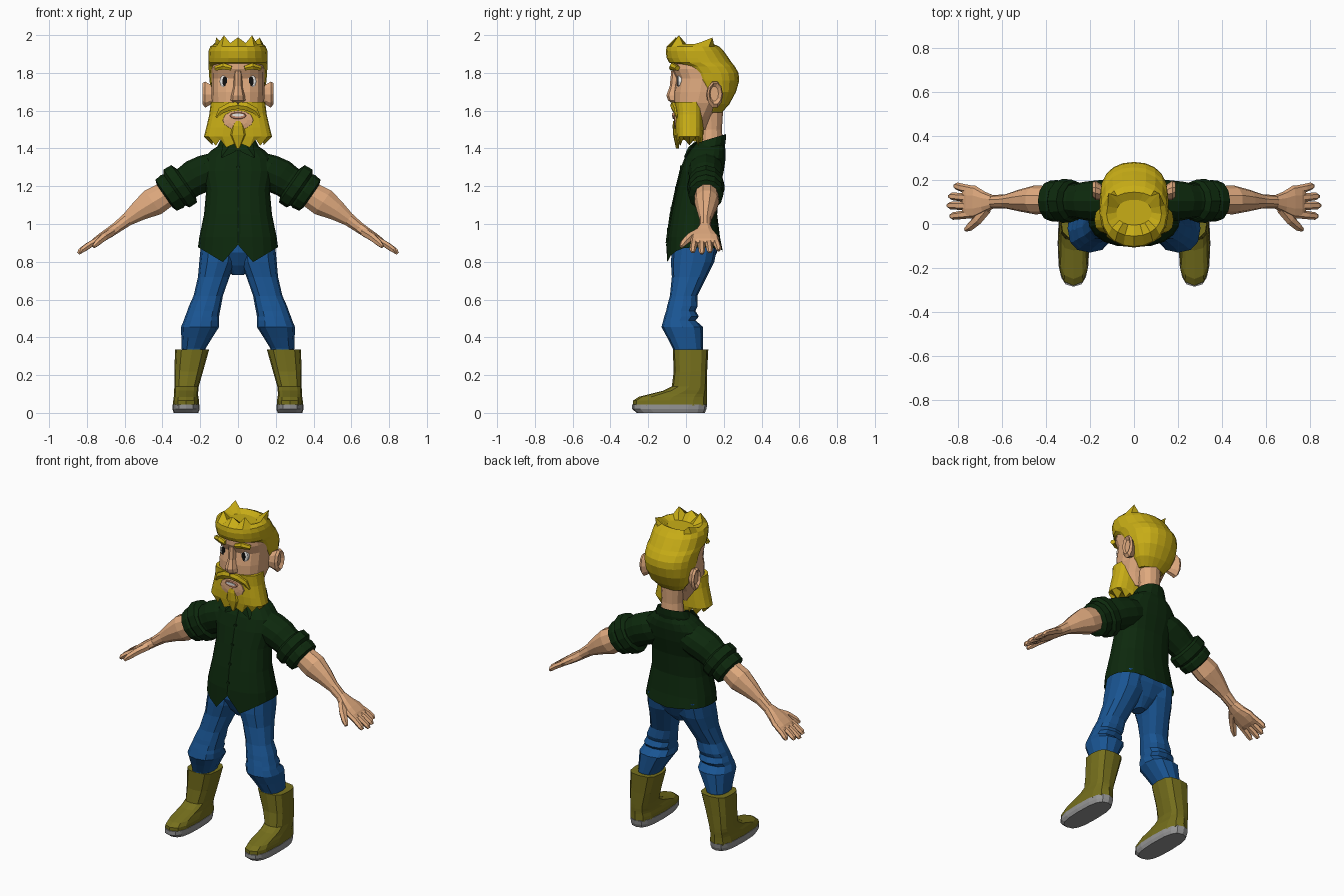
import bpy, bmesh, math
from mathutils import Vector

X, Y, Z = Vector((1, 0, 0)), Vector((0, 1, 0)), Vector((0, 0, 1))
ARM = Vector((0.82, 0, -0.57)).normalized()


def mat(name, r, g, b):
    m = bpy.data.materials.new(name)
    m.diffuse_color = (r, g, b, 1)
    return m


SKIN = mat("skin", .74, .40, .21)
HAIR = mat("hair", .58, .42, .008)
SHIRT = mat("shirt", .004, .022, .004)
JEANS = mat("denim", .010, .09, .29)
BOOT = mat("boot", .18, .16, .012)
SOLE = mat("sole", .30, .30, .30)
WHITE = mat("white", .8, .78, .75)
BLACK = mat("black", .005, .005, .005)
LIP = mat("lip", .55, .24, .15)


def tube(name, pts, m, n=12, ref=X, axis=None, e=2.0, mirror=False, caps=True, warp=None):
    """Loft through sections (x, y, z, radius along ref, other radius)."""
    bm = bmesh.new()
    rings = []
    for k, p in enumerate(pts):
        c = Vector(p[:3])
        t = axis or (Vector(pts[min(k + 1, len(pts) - 1)][:3]) - Vector(pts[max(k - 1, 0)][:3])).normalized()
        u = (ref - t * t.dot(ref)).normalized()
        v = t.cross(u)
        ring = []
        for i in range(n):
            a = 2 * math.pi * i / n
            ca, sa = math.cos(a), math.sin(a)
            co = c + u * p[3] * math.copysign(abs(ca) ** (2 / e), ca) \
                   + v * p[4] * math.copysign(abs(sa) ** (2 / e), sa)
            if warp:
                co = warp(co, i, k)
            ring.append(bm.verts.new(co))
        rings.append(ring)
    for a, b in zip(rings, rings[1:]):
        for i in range(n):
            bm.faces.new((a[i], a[(i + 1) % n], b[(i + 1) % n], b[i]))
    if caps:
        bm.faces.new(rings[0])
        bm.faces.new(rings[-1])
    bmesh.ops.recalc_face_normals(bm, faces=bm.faces)
    me = bpy.data.meshes.new(name)
    bm.to_mesh(me)
    bm.free()
    me.materials.append(m)
    ob = bpy.data.objects.new(name, me)
    bpy.context.collection.objects.link(ob)
    if mirror:
        ob.modifiers.new("mirror", 'MIRROR').use_mirror_merge = False
    return ob


def stack(name, levels, m, **kw):
    """Horizontal sections given as (z, x min, x max, y front, y back)."""
    pts = [((a + b) / 2, (f + k) / 2, z, (b - a) / 2, (k - f) / 2) for z, a, b, f, k in levels]
    return tube(name, pts, m, axis=Z, **kw)


def body(name, levels, m, **kw):
    """Horizontal sections centred on x = 0: (z, half width, y front, y back)."""
    return stack(name, [(z, -w, w, f, k) for z, w, f, k in levels], m, **kw)


# Boots and soles
stack("boot", [(.04, .205, .345, -.28, .11), (.065, .206, .343, -.28, .11), (.085, .21, .34, -.25, .11),
               (.10, .212, .338, -.19, .11), (.118, .21, .338, -.12, .11), (.14, .208, .337, -.075, .11),
               (.22, .185, .337, -.065, .112), (.335, .153, .333, -.07, .118)],
      BOOT, e=3, mirror=True)
stack("boot_sole", [(0, .21, .34, -.26, .10), (.02, .203, .347, -.285, .108), (.045, .203, .347, -.285, .112)],
      SOLE, n=16, e=2.8, mirror=True)

# Jeans with folds behind the knees
stack("jeans_leg", [(.28, .18, .29, -.06, .08), (.34, .172, .298, -.07, .09), (.40, .135, .30, -.10, .09),
                    (.455, .10, .302, -.13, .09), (.49, .10, .287, -.12, .05), (.51, .10, .28, -.115, .068),
                    (.54, .095, .268, -.105, .05), (.565, .09, .26, -.10, .062), (.62, .08, .235, -.085, .06),
                    (.72, .045, .212, -.075, .11), (.80, .01, .205, -.08, .15), (.90, 0, .195, -.07, .17)],
      JEANS, e=2.4, mirror=True)
body("jeans_seat", [(.73, .03, 0, .08), (.78, .08, -.04, .13), (.85, .19, -.075, .165), (.95, .185, -.07, .165)],
     JEANS, n=16, e=2.4)


# Shirt with a pointed front hem
def hem(co, i, k):
    if k == 0:
        ax = abs(co.x)
        if co.y < .04:
            co.z = .89 - 1.5 * ax if ax < .066 else .79 + .6 * (ax - .066)
        else:
            co.z = .855 + .1 * ax
    return co


body("shirt_body", [(.86, .212, -.105, .195), (.93, .205, -.10, .18), (1.05, .18, -.08, .165),
                    (1.18, .168, -.052, .175), (1.28, .19, -.028, .20), (1.35, .18, -.005, .21),
                    (1.39, .14, .02, .21), (1.43, .08, .055, .20)],
     SHIRT, n=20, e=2.4, caps=False, warp=hem)
tube("button_strip", [(0, -.102, .90, .014, .006), (0, -.081, 1.05, .014, .006), (0, -.053, 1.18, .014, .006),
                      (0, -.029, 1.28, .014, .006), (0, .015, 1.39, .014, .006)], SHIRT, n=4, axis=Z, e=8)
for z, y in ((.97, -.095), (1.08, -.077), (1.19, -.053), (1.30, -.026)):
    tube("button", [(0, y + .01, z, .009, .009), (0, y - .006, z, .009, .009)], SHIRT, n=8, axis=Y)


def tilt(co, i, k):
    co.z += (co.y - .125) * .3
    return co


body("collar", [(1.385, .115, .03, .205), (1.41, .11, .03, .21), (1.45, .09, .045, .212), (1.445, .07, .06, .195),
                (1.41, .065, .065, .19)], SHIRT, n=16, caps=False, warp=tilt)
tube("collar_point", [(.02, .05, 1.425, .035, .01), (.05, .02, 1.40, .04, .01), (.085, -.005, 1.355, .006, .006)],
     SHIRT, n=4, mirror=True)

# Sleeves, rolled cuffs, arms
tube("sleeve", [(.10, .105, 1.30, .09, .09), (.15, .105, 1.28, .095, .098), (.22, .105, 1.25, .088, .097),
                (.26, .105, 1.225, .08, .09), (.30, .105, 1.20, .08, .09)], SHIRT, ref=Y, axis=ARM, mirror=True)
tube("rolled_cuff", [(.275, .105, 1.22, .085, .09), (.285, .105, 1.213, .097, .12), (.325, .105, 1.188, .10, .122),
                     (.338, .105, 1.18, .088, .10), (.348, .105, 1.173, .095, .105), (.38, .105, 1.152, .092, .10),
                     (.388, .105, 1.147, .07, .075)], SHIRT, ref=Y, axis=ARM, mirror=True)
tube("forearm", [(.36, .108, 1.17, .062, .07), (.45, .11, 1.115, .066, .08), (.52, .107, 1.072, .05, .058),
                 (.585, .103, 1.025, .032, .037), (.66, .10, .968, .03, .028)], SKIN, n=10, ref=Y, axis=ARM,
     mirror=True)

# Hands
tube("palm", [(.64, .10, .983, .03, .03), (.68, .098, .955, .05, .028), (.72, .10, .93, .074, .025),
              (.755, .10, .907, .076, .021), (.775, .10, .893, .068, .013)], SKIN, n=10, ref=Y, axis=ARM, e=2.6,
     mirror=True)
for name, y0, y1, x, z in (("little_finger", .156, .172, .815, .86), ("ring_finger", .119, .126, .838, .85),
                           ("middle_finger", .082, .084, .845, .843), ("index_finger", .045, .036, .833, .85)):
    ym = (y0 + y1) / 2
    tube(name, [(.74, y0, .915, .019, .018), ((x + .745) / 2, ym, (z + .925) / 2, .019, .018),
                (x - .01, y1, z + .013, .017, .016), (x, y1, z, .010, .009)], SKIN, n=6, ref=Y, mirror=True)
tube("thumb", [(.67, .07, .955, .026, .024), (.71, .02, .93, .024, .022), (.745, -.012, .90, .020, .018),
               (.765, -.026, .88, .010, .010)], SKIN, n=6, ref=Y, mirror=True)

# Neck, head, ears, nose
body("neck", [(1.38, .075, .07, .20), (1.50, .062, .08, .19), (1.66, .075, .06, .20)], SKIN)
body("head", [(1.50, .09, -.02, .11), (1.57, .12, -.045, .14), (1.64, .138, -.065, .19), (1.70, .141, -.065, .215),
              (1.77, .14, -.052, .225), (1.82, .142, -.075, .225), (1.89, .13, -.075, .21)], SKIN, n=16, e=2.4)
tube("ear", [(.12, .13, 1.685, .025, .04), (.15, .145, 1.685, .035, .058), (.174, .153, 1.685, .043, .073),
             (.188, .156, 1.69, .034, .058), (.174, .15, 1.69, .022, .04)], SKIN, n=10, ref=Y, axis=X, mirror=True)
body("nose", [(1.64, .026, -.075, -.02), (1.655, .04, -.095, -.02), (1.68, .036, -.104, -.02),
              (1.73, .024, -.086, -.02), (1.81, .02, -.078, -.02)], SKIN, n=8)

# Eyes and brows
tube("eye", [(.07, 0, 1.755, .028, .034), (.07, -.04, 1.755, .028, .034), (.07, -.045, 1.755, .02, .026)],
     WHITE, n=10, axis=Y, mirror=True)
tube("pupil", [(.07, -.03, 1.755, .012, .025), (.07, -.048, 1.755, .012, .025)], BLACK, n=8, axis=Y, e=4,
     mirror=True)
tube("eyebrow", [(.035, -.075, 1.825, .015, .014), (.075, -.072, 1.835, .015, .02), (.118, -.045, 1.825, .015, .014)],
     HAIR, n=6, ref=Y, mirror=True)


# Hair swept up into peaks around the rim
PEAKS = {15: .035, 13: .046, 17: .046, 14: .005, 16: .005, 2: .034, 8: .034, 1: .01, 9: .01}


def swept(co, i, k):
    if k == 10:
        co.z += PEAKS.get(i, 0)
        if i in (2, 8):
            co.x, co.y = co.x * 1.12, .14
    if k > 6 and co.y < .02:
        co.x *= 1 + .6 * (co.y - .02)
    return co


body("hair", [(1.59, .08, .09, .19), (1.635, .118, .09, .23), (1.70, .142, .06, .265), (1.76, .151, .01, .282),
              (1.80, .154, -.005, .278), (1.835, .156, -.035, .258), (1.855, .157, -.09, .242),
              (1.88, .157, -.103, .225), (1.915, .156, -.107, .20), (1.94, .147, -.102, .175),
              (1.953, .125, -.055, .145), (1.935, .08, -.005, .11)], HAIR, n=20, e=2.2, warp=swept)


# Ragged beard, moustache and mouth
def ragged(co, i, k):
    if k == 0:
        co.z = 1.395 + .16 * abs(co.x) + (.038 if i % 2 else 0)
    return co


body("beard", [(1.42, .135, -.05, .085), (1.462, .18, -.056, .092), (1.51, .168, -.058, .094),
               (1.58, .152, -.056, .095), (1.645, .144, -.062, .097)], HAIR, n=20, e=3, warp=ragged)
tube("moustache", [(0, -.068, 1.628, .016, .022), (.045, -.066, 1.622, .016, .024), (.09, -.056, 1.60, .012, .02),
                   (.115, -.05, 1.565, .005, .006)], HAIR, n=6, ref=Y, mirror=True)
tube("mouth_skin", [(0, -.03, 1.55, .085, .055), (0, -.06, 1.55, .08, .05), (0, -.064, 1.55, .05, .03)],
     SKIN, n=12, axis=Y)
tube("lips", [(0, -.05, 1.573, .052, .022), (0, -.071, 1.573, .04, .016)], LIP, n=10, axis=Y)
tube("teeth", [(0, -.05, 1.577, .034, .008), (0, -.074, 1.577, .034, .008)], WHITE, n=8, axis=Y)
tube("chin_tuft", [(0, -.05, 1.545, .02, .018), (0, -.053, 1.52, .034, .018), (0, -.05, 1.47, .045, .018),
                   (0, -.045, 1.40, .008, .008)], HAIR, n=8, axis=Z)
